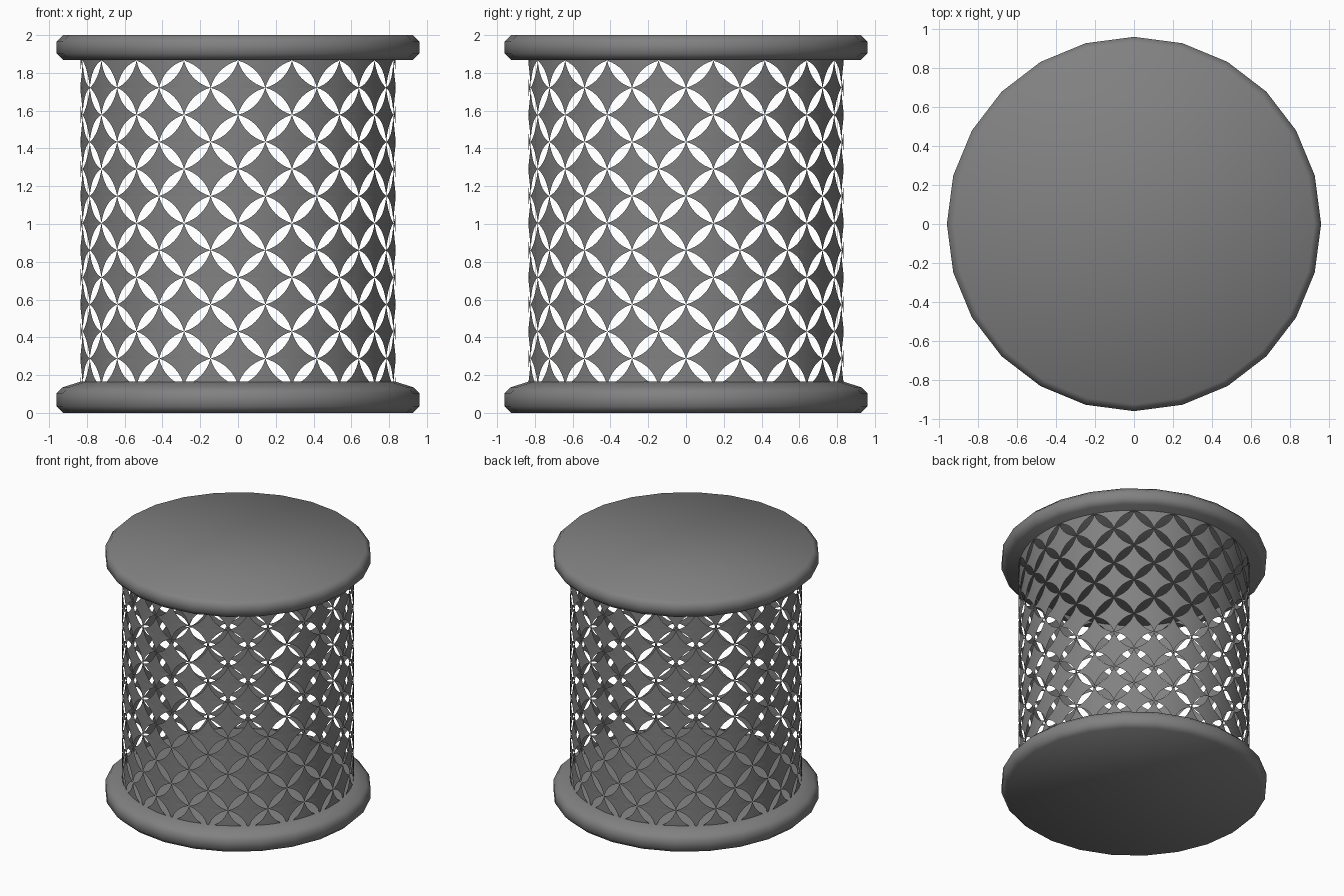
import bpy, bmesh, math
from mathutils import Vector

if "Cube" in bpy.data.objects:
    bpy.data.objects.remove(bpy.data.objects["Cube"])

RADIUS = 0.835          # lattice wall radius
COLS = 36               # half-steps around the wall
STEP = 2 * math.pi / COLS
ROW = 0.1434            # half-step in height
Z0 = 0.144              # height of row 0
BULGE = 0.27            # petal width / length
SEG = 8                 # segments per petal edge

grey = bpy.data.materials.new("dark_grey")
grey.diffuse_color = (0.22, 0.22, 0.22, 1)
grey.use_nodes = True
grey.node_tree.nodes["Principled BSDF"].inputs["Base Color"].default_value = grey.diffuse_color


def finish(name, bm, angle):
    mesh = bpy.data.meshes.new(name)
    bm.to_mesh(mesh)
    bm.free()
    mesh.materials.append(grey)
    ob = bpy.data.objects.new(name, mesh)
    bpy.context.collection.objects.link(ob)
    bpy.ops.object.select_all(action='DESELECT')
    ob.select_set(True)
    bpy.context.view_layer.objects.active = ob
    bpy.ops.object.shade_smooth_by_angle(angle=math.radians(angle))
    return ob


# Bevelled end plates: 24-sided lathe of a short profile
def plate(name, profile, sides=24):
    bm = bmesh.new()
    rings = []
    for r, z in profile:
        rings.append([bm.verts.new((r * math.cos(2 * math.pi * k / sides),
                                    r * math.sin(2 * math.pi * k / sides), z))
                      for k in range(sides)])
    for a, b in zip(rings, rings[1:]):
        for k in range(sides):
            n = (k + 1) % sides
            bm.faces.new((a[k], a[n], b[n], b[k]))
    bm.faces.new(rings[0][::-1])
    bm.faces.new(rings[-1])
    return finish(name, bm, 60)


plate("bottom_plate", [(0.925, 0), (0.96, 0.035), (0.96, 0.105),
                       (0.93, 0.135), (0.835, 0.165)])
plate("top_plate", [(0.925, 1.868), (0.96, 1.903), (0.96, 1.965), (0.925, 2.0)])


# Outline of one concave diamond in unit lattice steps
def star_outline():
    corners = [Vector((1, 0)), Vector((0, 1)), Vector((-1, 0)), Vector((0, -1))]
    half = 2 * math.atan(BULGE)
    pts = []
    for a, b in zip(corners, corners[1:] + corners[:1]):
        mid, chord = (a + b) / 2, (b - a) / 2
        inward = -mid.normalized()
        rad = chord.length / math.sin(half)
        for s in range(SEG):
            t = -half + 2 * half * s / SEG
            pts.append(mid + chord.normalized() * rad * math.sin(t)
                       + inward * rad * (math.cos(t) - math.cos(half)))
    return pts


# Lattice wall: concave diamonds wrapped around the cylinder, touching at tips
bm = bmesh.new()
outline = star_outline()


def wrap(i, j, p):
    a = (i + p.x) * STEP - math.pi / 2
    return (RADIUS * math.cos(a), RADIUS * math.sin(a), Z0 + (j + p.y) * ROW)


for i in range(COLS):
    for j in range(0, 14):
        if (i + j) % 2 == 0:
            continue
        centre = bm.verts.new(wrap(i, j, Vector((0, 0))))
        inner = [bm.verts.new(wrap(i, j, p * 0.5)) for p in outline]
        outer = [bm.verts.new(wrap(i, j, p)) for p in outline]
        for k in range(len(outline)):
            n = (k + 1) % len(outline)
            bm.faces.new((centre, inner[k], inner[n]))
            bm.faces.new((inner[k], outer[k], outer[n], inner[n]))
bmesh.ops.remove_doubles(bm, verts=bm.verts, dist=0.0005)

# Trim the wall where it enters the plates
for z, up in ((0.155, -1), (1.88, 1)):
    bmesh.ops.bisect_plane(bm, geom=bm.verts[:] + bm.edges[:] + bm.faces[:],
                           plane_co=(0, 0, z), plane_no=(0, 0, up), clear_outer=True)
finish("lattice_wall", bm, 40)
